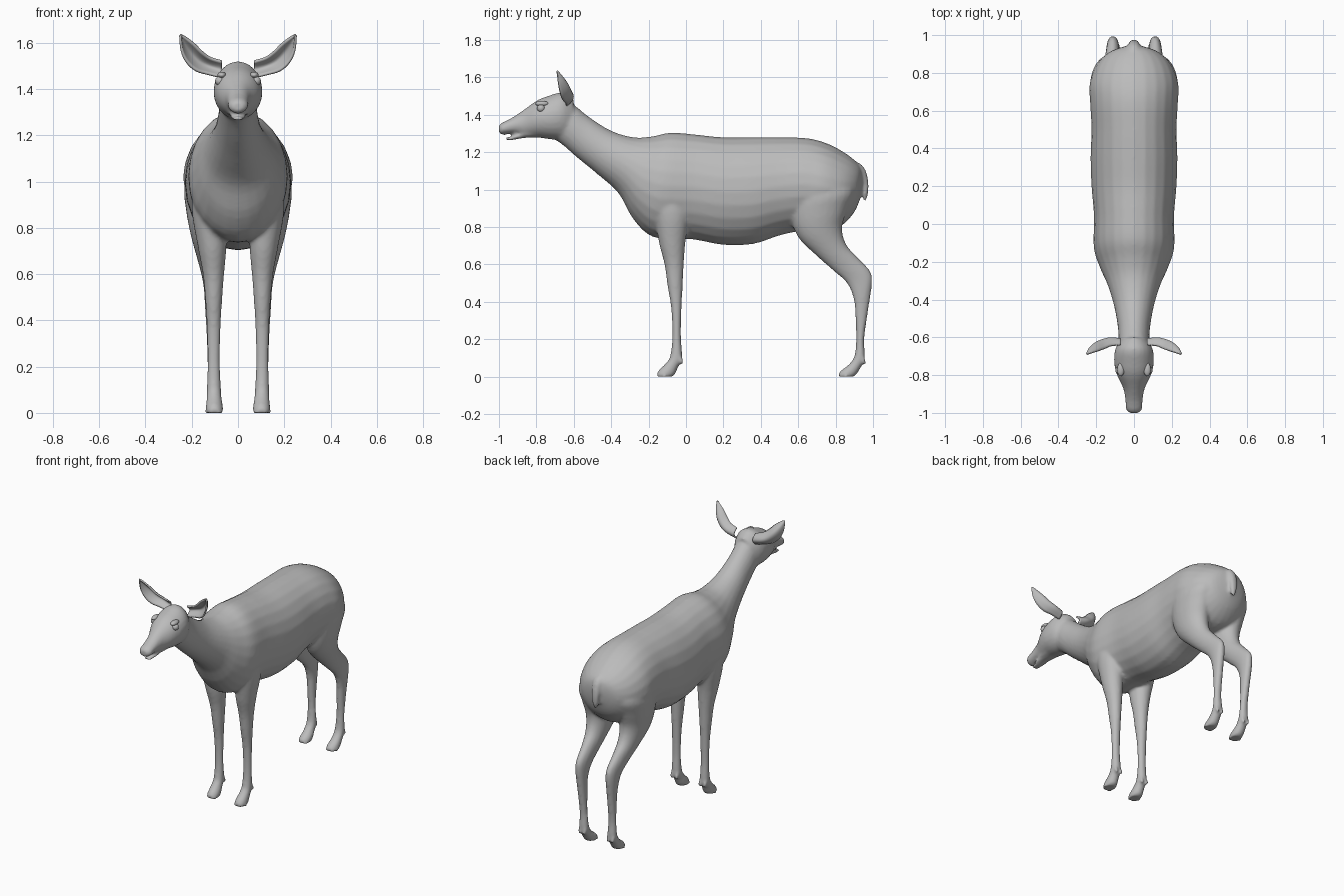
import bpy
import bmesh
from math import cos, sin, pi
from mathutils import Vector

cube = bpy.data.objects.get("Cube")
if cube:
    bpy.data.objects.remove(cube, do_unlink=True)

grey = bpy.data.materials.new("plain_grey")
grey.use_nodes = True
COLOUR = (0.5, 0.5, 0.5, 1)
grey.diffuse_color = COLOUR
grey.node_tree.nodes["Principled BSDF"].inputs["Base Color"].default_value = COLOUR


def spline(rows, steps):
    """Smoothly interpolate rows of numbers (Catmull-Rom)."""
    rows = [Vector(r) for r in rows]
    result = []
    for i in range(len(rows) - 1):
        before, start = rows[max(i - 1, 0)], rows[i]
        end, after = rows[i + 1], rows[min(i + 2, len(rows) - 1)]
        for k in range(steps):
            t = k / steps
            result.append(0.5 * (2 * start + (end - before) * t
                                 + (2 * before - 5 * start + 4 * end - after) * t * t
                                 + (3 * start - before - 3 * end + after) * t ** 3))
    return result + [rows[-1]]


def loft(bm, rows, side=0, steps=4, sides=24):
    """Closed loft; a row is (y, z) of one edge, (y, z) of the other, half width, centre x."""
    rings = []
    for row in spline([tuple(r) + (0,) * (6 - len(r)) for r in rows], steps):
        edge_a = Vector((row[5] * side, row[0], row[1]))
        edge_b = Vector((row[5] * side, row[2], row[3]))
        middle, half = (edge_a + edge_b) / 2, (edge_a - edge_b) / 2
        ring = []
        for k in range(sides):
            angle = 2 * pi * k / sides
            across = Vector((row[4] * cos(angle), 0, 0))
            ring.append(bm.verts.new(middle + across + half * sin(angle)))
        rings.append(ring)
    for a, b in zip(rings, rings[1:]):
        for k in range(sides):
            n = (k + 1) % sides
            bm.faces.new((a[k], a[n], b[n], b[k]))
    bm.faces.new(rings[0])
    bm.faces.new(rings[-1])


def finish(name, bm):
    bmesh.ops.recalc_face_normals(bm, faces=bm.faces)
    mesh = bpy.data.meshes.new(name)
    bm.to_mesh(mesh)
    bm.free()
    mesh.materials.append(grey)
    for face in mesh.polygons:
        face.use_smooth = True
    obj = bpy.data.objects.new(name, mesh)
    bpy.context.collection.objects.link(obj)
    return obj


# Neck and trunk: top edge, bottom edge, half width
trunk = [
    (-.68, 1.47, -.72, 1.28, .07), (-.61, 1.46, -.66, 1.24, .08),
    (-.52, 1.39, -.58, 1.17, .085), (-.4, 1.315, -.47, 1.08, .105),
    (-.28, 1.28, -.36, .98, .14), (-.18, 1.285, -.28, .84, .18),
    (-.08, 1.305, -.17, .745, .213), (.05, 1.295, .03, .735, .212),
    (.2, 1.28, .2, .705, .225), (.35, 1.28, .36, .71, .23),
    (.5, 1.28, .5, .755, .225), (.65, 1.275, .62, .78, .232),
    (.76, 1.245, .72, .78, .235), (.86, 1.19, .82, .8, .2),
    (.92, 1.14, .9, .88, .13), (.945, 1.1, .94, .98, .04)]

# Skull and upper muzzle, then the lower jaw
head = [
    (-1, 1.345, -1, 1.305, .024), (-.98, 1.36, -.985, 1.295, .042),
    (-.93, 1.385, -.92, 1.3, .047), (-.87, 1.425, -.87, 1.285, .057),
    (-.8, 1.475, -.8, 1.28, .09), (-.74, 1.5, -.73, 1.27, .105),
    (-.66, 1.52, -.67, 1.265, .1), (-.6, 1.48, -.62, 1.26, .07)]
jaw = [
    (-.965, 1.279, -.96, 1.262, .02), (-.92, 1.287, -.92, 1.267, .033),
    (-.86, 1.32, -.86, 1.277, .042), (-.78, 1.34, -.78, 1.28, .06)]

# Legs: front edge, back edge, half width, centre x
front_leg = [
    (-.19, 1.05, .02, 1.05, .09, .1), (-.17, .88, .02, .88, .075, .125),
    (-.145, .72, -.003, .72, .062, .112), (-.115, .6, -.012, .6, .046, .106),
    (-.098, .48, -.018, .48, .036, .105), (-.08, .37, -.024, .36, .03, .105),
    (-.073, .22, -.027, .22, .027, .105), (-.085, .11, -.02, .1, .031, .104),
    (-.11, .07, -.04, .055, .033, .103), (-.15, .03, -.06, .01, .038, .102),
    (-.16, 0, -.075, 0, .039, .102)]
hind_leg = [
    (.6, 1.12, .84, 1.12, .07, .1), (.56, .98, .9, 1, .11, .12),
    (.56, .86, .865, .9, .095, .13), (.6, .745, .835, .8, .08, .125),
    (.7, .645, .855, .71, .059, .12), (.79, .565, .92, .635, .043, .115),
    (.86, .5, .983, .567, .035, .112), (.895, .42, .995, .5, .031, .112),
    (.905, .33, .972, .34, .027, .109), (.91, .2, .953, .2, .026, .106),
    (.9, .11, .957, .1, .031, .104), (.87, .065, .935, .05, .033, .103),
    (.825, .03, .91, .01, .038, .102), (.81, 0, .895, 0, .039, .102)]

tail = [
    (.88, 1.15, .9, 1.09, .03), (.93, 1.14, .925, 1.09, .03),
    (.962, 1.1, .935, 1.08, .027), (.976, 1.03, .943, 1.03, .026),
    (.972, .97, .944, .97, .02), (.96, .935, .952, .935, .008)]

# All of these volumes fuse into one skin
bm = bmesh.new()
for part in (trunk, head, jaw, tail):
    loft(bm, part)
for side in (-1, 1):
    loft(bm, front_leg, side)
    loft(bm, hind_leg, side)
    # Dewclaws behind each pastern
    for heel in (-.03, .945):
        for offset in (.086, .122):
            claw = [(heel - .01, .115, heel + .005, .115, .007, offset),
                    (heel - .01, .085, heel + .014, .09, .012, offset),
                    (heel + .008, .062, heel + .018, .068, .006, offset)]
            loft(bm, claw, side, sides=12)
body = finish("body", bm)
remesh = body.modifiers.new("fuse", "REMESH")
remesh.mode = "VOXEL"
remesh.voxel_size = 0.01
remesh.use_smooth_shade = True
soften = body.modifiers.new("soften", "SMOOTH")
soften.factor = 0.5
soften.iterations = 5

# Cupped ears: lower edge (x, z), upper edge (x, z), edge y, cup depth
ear = [
    (.07, 1.45, .07, 1.52, -.64, .03), (.13, 1.465, .12, 1.535, -.645, .04),
    (.18, 1.48, .155, 1.56, -.66, .045), (.22, 1.515, .19, 1.595, -.672, .04),
    (.243, 1.565, .225, 1.622, -.682, .022), (.25, 1.63, .247, 1.635, -.69, 0)]
bm = bmesh.new()
ACROSS = 10
grid = []
for low_x, low_z, high_x, high_z, y, cup in spline(ear, 4):
    line = []
    for k in range(ACROSS + 1):
        t = k / ACROSS
        line.append(bm.verts.new((low_x + (high_x - low_x) * t,
                                  y + cup * sin(pi * t),
                                  low_z + (high_z - low_z) * t)))
    grid.append(line)
for a, b in zip(grid, grid[1:]):
    for k in range(ACROSS):
        bm.faces.new((a[k], a[k + 1], b[k + 1], b[k]))
ears = finish("ears", bm)
thick = ears.modifiers.new("thickness", "SOLIDIFY")
thick.thickness = 0.01
thick.offset = 0

# Eyes, set into the sides of the skull
bm = bmesh.new()
bmesh.ops.create_uvsphere(bm, u_segments=20, v_segments=12, radius=0.021)
bmesh.ops.translate(bm, verts=bm.verts, vec=(.078, -.775, 1.435))
eyes = finish("eyes", bm)

# Brow ridges above the eyes
bm = bmesh.new()
bmesh.ops.create_uvsphere(bm, u_segments=20, v_segments=12, radius=0.024)
bmesh.ops.scale(bm, verts=bm.verts, vec=(.8, 1.5, .6))
bmesh.ops.translate(bm, verts=bm.verts, vec=(.07, -.77, 1.46))
brows = finish("brows", bm)

for pair in (ears, eyes, brows):
    mirror = pair.modifiers.new("mirror", "MIRROR")
    mirror.use_mirror_merge = False
